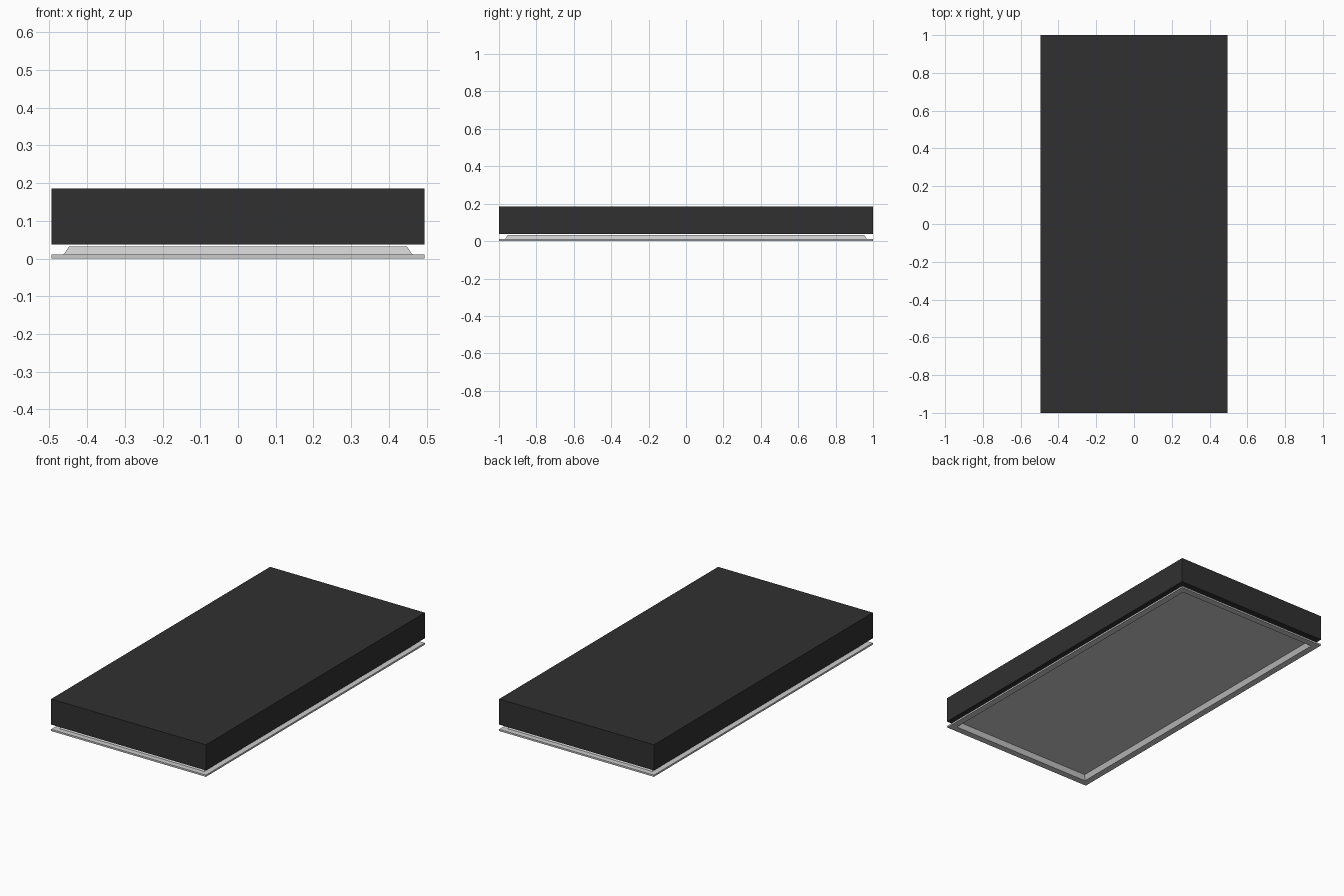
import bpy, bmesh

if "Cube" in bpy.data.objects:
    bpy.data.objects.remove(bpy.data.objects["Cube"])

HX, HY = 0.495, 1.0   # half width and half length of the footprint


def ring_object(name, profile, closed_section=False):
    """Stack of rectangular rings (inset, z); returns mesh object."""
    bm = bmesh.new()
    rings = []
    for inset, z in profile:
        x, y = HX - inset, HY - inset
        rings.append([bm.verts.new(p) for p in
                      ((-x, -y, z), (x, -y, z), (x, y, z), (-x, y, z))])
    for a, b in zip(rings, rings[1:]):
        for i in range(4):
            j = (i + 1) % 4
            bm.faces.new((a[i], a[j], b[j], b[i]))
    bm.faces.new(rings[0])
    bm.faces.new(rings[-1])
    bmesh.ops.recalc_face_normals(bm, faces=bm.faces)
    mesh = bpy.data.meshes.new(name)
    bm.to_mesh(mesh)
    bm.free()
    obj = bpy.data.objects.new(name, mesh)
    bpy.context.collection.objects.link(obj)
    return obj


# Pressed tray: from the hollow underside, round the flange, up to the top plate
ring_object("base_tray", [
    (0.052, 0.027),   # underside of the raised plate
    (0.038, 0.0),     # inner edge of the flange
    (0.0, 0.0),       # flange rim
    (0.0, 0.010),
    (0.032, 0.010),   # foot of the sloped wall
    (0.047, 0.032),   # top plate
])

# Dark slab floating just above the tray
slab = ring_object("upper_slab", [(0.0, 0.037), (0.0, 0.185)])
dark = bpy.data.materials.new("dark_grey")
dark.diffuse_color = (0.03, 0.03, 0.03, 1.0)
dark.use_nodes = True
dark.node_tree.nodes["Principled BSDF"].inputs["Base Color"].default_value = dark.diffuse_color
slab.data.materials.append(dark)
